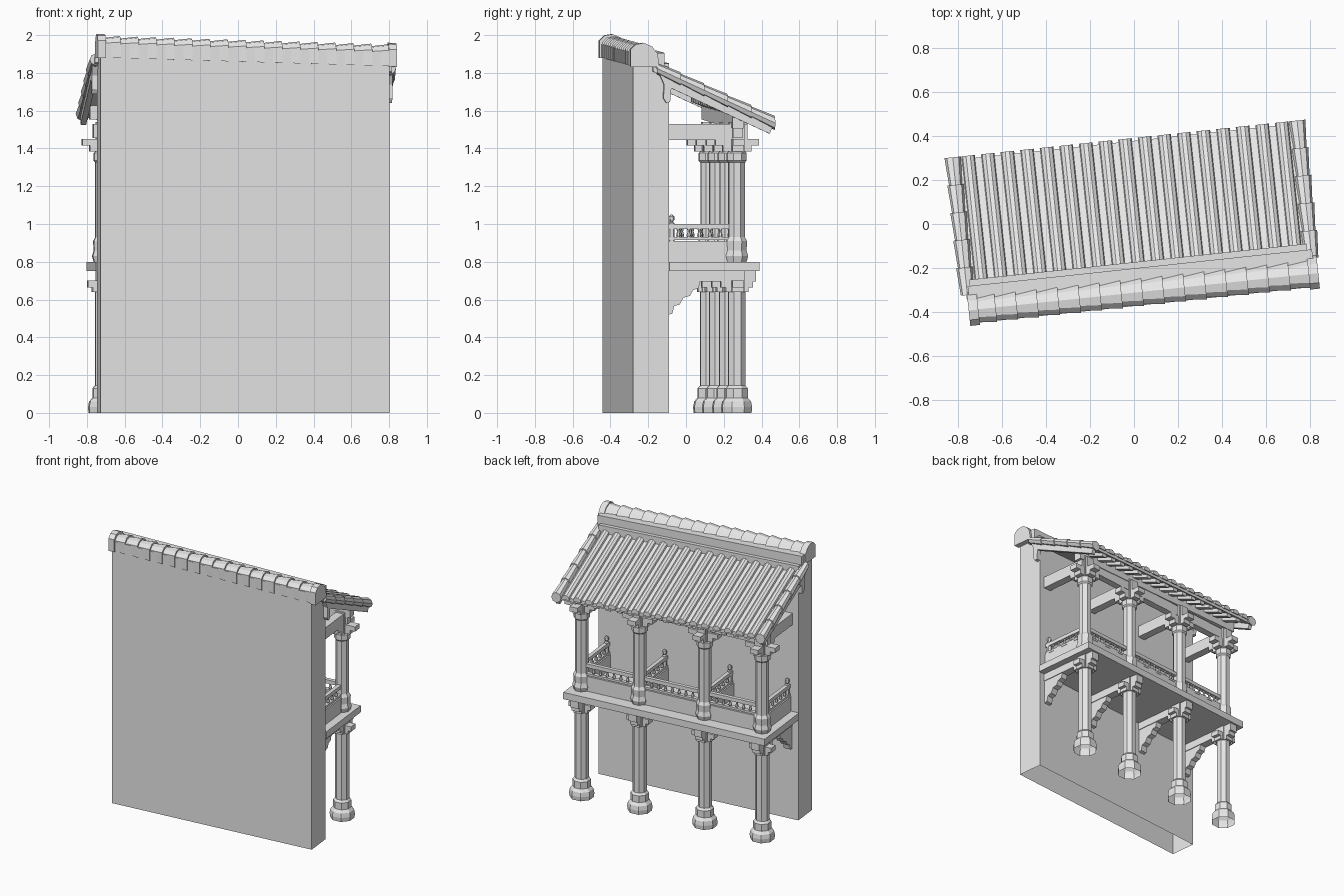
import bpy, bmesh, math
from mathutils import Matrix

if "Cube" in bpy.data.objects:
    bpy.data.objects.remove(bpy.data.objects["Cube"])

stone = bpy.data.materials.new("pale_grey")
stone.use_nodes = True
GREY = (0.8, 0.8, 0.8, 1)
stone.diffuse_color = GREY
stone.node_tree.nodes["Principled BSDF"].inputs["Base Color"].default_value = GREY

TURN = Matrix.Rotation(math.radians(6.1), 4, 'Z')
COLUMNS = (-0.695, -0.253, 0.248, 0.695)
COL_V = 0.195          # column row
WALL_V = -0.172        # rear face of the wall
FLOOR = 0.8


def finish(name, bm, sag=0.0):
    """Let the high parts sag to one side, turn the whole and make an object."""
    for v in bm.verts:
        if v.co.z > 1.4:
            v.co.z -= sag * v.co.x
    bmesh.ops.recalc_face_normals(bm, faces=bm.faces)
    bm.transform(TURN)
    mesh = bpy.data.meshes.new(name)
    bm.to_mesh(mesh)
    bm.free()
    mesh.materials.append(stone)
    obj = bpy.data.objects.new(name, mesh)
    bpy.context.collection.objects.link(obj)
    return obj


def loft(bm, rings, bottom=True):
    """Skin a list of closed rings and cap the ends."""
    loops = [[bm.verts.new(p) for p in ring] for ring in rings]
    n = len(loops[0])
    for a, b in zip(loops, loops[1:]):
        for i in range(n):
            j = (i + 1) % n
            bm.faces.new((a[i], a[j], b[j], b[i]))
    if bottom:
        bm.faces.new(loops[0])
    bm.faces.new(loops[-1])


def box(bm, x, y, z, bottom=True):
    """Box from three (low, high) ranges."""
    loft(bm, [[(x[0], y[0], h), (x[1], y[0], h), (x[1], y[1], h), (x[0], y[1], h)]
              for h in z], bottom)


def lathe(bm, x, y, profile, sides=8, bottom=True):
    angles = [math.tau * (i + 0.5) / sides for i in range(sides)]
    loft(bm, [[(x + r * math.cos(a), y + r * math.sin(a), z) for a in angles]
              for r, z in profile], bottom)


def prism(bm, x, profile):
    """Extrude a (y, z) outline along x."""
    loft(bm, [[(h, y, z) for y, z in profile] for h in x])


def roof(y):
    """Height of the rib crowns."""
    return 1.59 + (0.385 - y) * 0.46


# Main wall, open underneath
bm = bmesh.new()
box(bm, (-0.77, 0.768), (-0.363, WALL_V), (0, 1.87), bottom=False)
finish("main_wall", bm, 0.025)

# Lower and upper columns
bm = bmesh.new()
for x in COLUMNS:
    lathe(bm, x, COL_V, [(0.083, 0), (0.086, 0.03), (0.08, 0.06), (0.062, 0.08), (0.062, 0.13),
                         (0.048, 0.145), (0.048, 0.64)], bottom=False)
finish("lower_columns", bm)
bm = bmesh.new()
for x in COLUMNS:
    lathe(bm, x, COL_V, [(0.055, FLOOR), (0.064, 0.83), (0.055, 0.86), (0.058, 0.91),
                         (0.046, 0.93), (0.046, 1.325), (0.056, 1.335), (0.056, 1.375),
                         (0.046, 1.385), (0.046, 1.44)])
finish("upper_columns", bm)

# Stepped cross-shaped capitals
bm = bmesh.new()
for x in COLUMNS:
    for reach, z in ((0.06, (0.64, 0.665)), (0.085, (0.665, 0.7)),
                     (0.075, (1.385, 1.415)), (0.115, (1.415, 1.45))):
        box(bm, (x - reach, x + reach), (COL_V - 0.03, COL_V + 0.03), z)
        box(bm, (x - 0.03, x + 0.03), (COL_V - reach, COL_V + reach), z)
    for z in ((0.64, 0.75), (1.38, 1.54)):
        box(bm, (x - 0.038, x + 0.038), (COL_V - 0.038, COL_V + 0.038), z)
finish("capitals", bm)

# Balcony floor with its cross beams and wall corbels
bm = bmesh.new()
box(bm, (-0.775, 0.775), (WALL_V, 0.308), (0.75, FLOOR))
finish("balcony_floor", bm)
bm = bmesh.new()
for x in COLUMNS:
    box(bm, (x - 0.03, x + 0.03), (WALL_V, 0.295), (0.695, 0.75))
    box(bm, (x - 0.03, x + 0.03), (WALL_V, 0.25), (1.445, 1.53))
finish("cross_beams", bm)
bm = bmesh.new()
for x in COLUMNS:
    prism(bm, (x - 0.025, x + 0.025),
          [(WALL_V, 0.52), (-0.15, 0.525), (-0.14, 0.565), (-0.11, 0.575), (-0.09, 0.61),
           (-0.055, 0.62), (-0.04, 0.65), (-0.01, 0.66), (0.0, 0.7), (WALL_V, 0.7)])
finish("wall_corbels", bm)

# Long beam and purlin that carry the eave
bm = bmesh.new()
box(bm, (-0.75, 0.75), (COL_V - 0.025, COL_V + 0.025), (1.455, 1.53))
finish("eave_beam", bm)
bm = bmesh.new()
box(bm, (-0.77, 0.77), (COL_V - 0.03, COL_V + 0.03), (1.53, 1.605))
finish("purlin", bm, 0.03)

# Parapets and balustrades: along the columns and back to the wall
panels, rails, balusters, posts = (bmesh.new() for _ in range(4))
runs = [((a + 0.04, COL_V), (b - 0.04, COL_V)) for a, b in zip(COLUMNS, COLUMNS[1:])]
runs += [((x, WALL_V), (x, COL_V - 0.03)) for x in COLUMNS]
for (x0, y0), (x1, y1) in runs:
    along_x = y0 == y1

    def bar(bm, half, z):
        wx, wy = (0, half) if along_x else (half, 0)
        box(bm, (x0 - wx, x1 + wx), (y0 - wy, y1 + wy), z)
    bar(panels, 0.02, (FLOOR, 0.91))
    bar(rails, 0.015, (0.915, 0.93))
    bar(rails, 0.014, (0.973, 1.0))
    count = round((x1 - x0 + y1 - y0) / 0.055)
    for i in range(1, count):
        t = i / count
        lathe(balusters, x0 + (x1 - x0) * t, y0 + (y1 - y0) * t,
              [(0.006, 0.925), (0.012, 0.94), (0.006, 0.96), (0.01, 0.975)], 6)
    if not along_x:
        lathe(posts, x0, y0 + 0.02, [(0.017, 0.9), (0.017, 1.005), (0.008, 1.01), (0.017, 1.025),
                                     (0.015, 1.04), (0.004, 1.05)], 6)
finish("parapet_panels", panels)
finish("handrails", rails)
finish("balusters", balusters)
finish("rail_posts", posts)

# Sloping roof slab
bm = bmesh.new()
slope = (-0.26, 0.375)
prism(bm, (-0.79, 0.79), [(y, roof(y) - 0.028) for y in slope]
      + [(y, roof(y) - 0.055) for y in reversed(slope)])
finish("roof_slab", bm, 0.03)

# Rounded tile ribs running down the slope
bm = bmesh.new()
RIBS = 17
for i in range(RIBS):
    x = -0.715 + 1.43 * i / (RIBS - 1)
    loft(bm, [[(x + 0.031 * math.cos(a), y, roof(y) - 0.034 + 0.034 * math.sin(a))
               for a in (math.pi * k / 5 for k in range(6))] for y in (-0.25, 0.388)])
finish("roof_ribs", bm, 0.03)

# Rafter ends under the eave
bm = bmesh.new()
for i in range(RIBS - 1):
    x = -0.67 + 1.34 * i / (RIBS - 2)
    prism(bm, (x - 0.02, x + 0.02), [(y, roof(y) - d) for y, d in
                                     ((0.1, 0.05), (0.36, 0.05), (0.36, 0.08), (0.1, 0.095))])
finish("rafters", bm, 0.03)

# Overlapping verge tiles and their boards on both gable edges
tiles, boards = bmesh.new(), bmesh.new()
STEPS = 5
for side in (-1, 1):
    for i in range(STEPS):
        ends = [-0.24 + 0.628 * (i + k) / STEPS for k in (0, 1)]
        rings = []
        for y, r in zip(ends, (0.03, 0.038)):
            rings.append([(side * 0.785 + r * math.cos(a), y, roof(y) - 0.03 + r * math.sin(a))
                          for a in (math.tau * k / 8 for k in range(8))])
        loft(tiles, rings)
    xs = (side * 0.77, side * 0.8)
    prism(boards, xs, [(-0.24, roof(-0.24) - 0.03), (0.385, roof(0.385) - 0.03),
                       (0.36, roof(0.36) - 0.1), (-0.2, roof(-0.2) - 0.1)])
    prism(boards, xs, [(-0.2, 1.8), (-0.16, 1.78), (-0.17, 1.67), (-0.19, 1.665), (-0.205, 1.69)])
finish("verge_tiles", tiles, 0.03)
finish("verge_boards", boards, 0.03)

# Ridge course: tapering barrel tiles between two end caps
bm = bmesh.new()
outline = [(-0.07, -0.02), (-0.07, 0.065), (-0.045, 0.09), (-0.005, 0.097),
           (0.035, 0.08), (0.062, 0.045), (0.07, 0), (0.07, -0.02)]


def ridge_piece(x, scales):
    loft(bm, [[(h, -0.305 + y * s, 1.878 + z * s) for y, z in outline]
              for h, s in zip(x, scales)])


PIECES = 16
for i in range(PIECES):
    x0 = -0.76 + 1.53 * i / PIECES
    ridge_piece((x0, x0 + 1.54 / PIECES), (0.86, 1.0))
for x in (-0.765, 0.785):
    ridge_piece((x - 0.022, x + 0.022), (1.08, 1.08))
finish("ridge_tiles", bm, 0.03)

# Plain band under the ridge
bm = bmesh.new()
box(bm, (-0.78, 0.79), (-0.37, -0.2), (1.86, 1.93))
finish("ridge_band", bm, 0.03)
